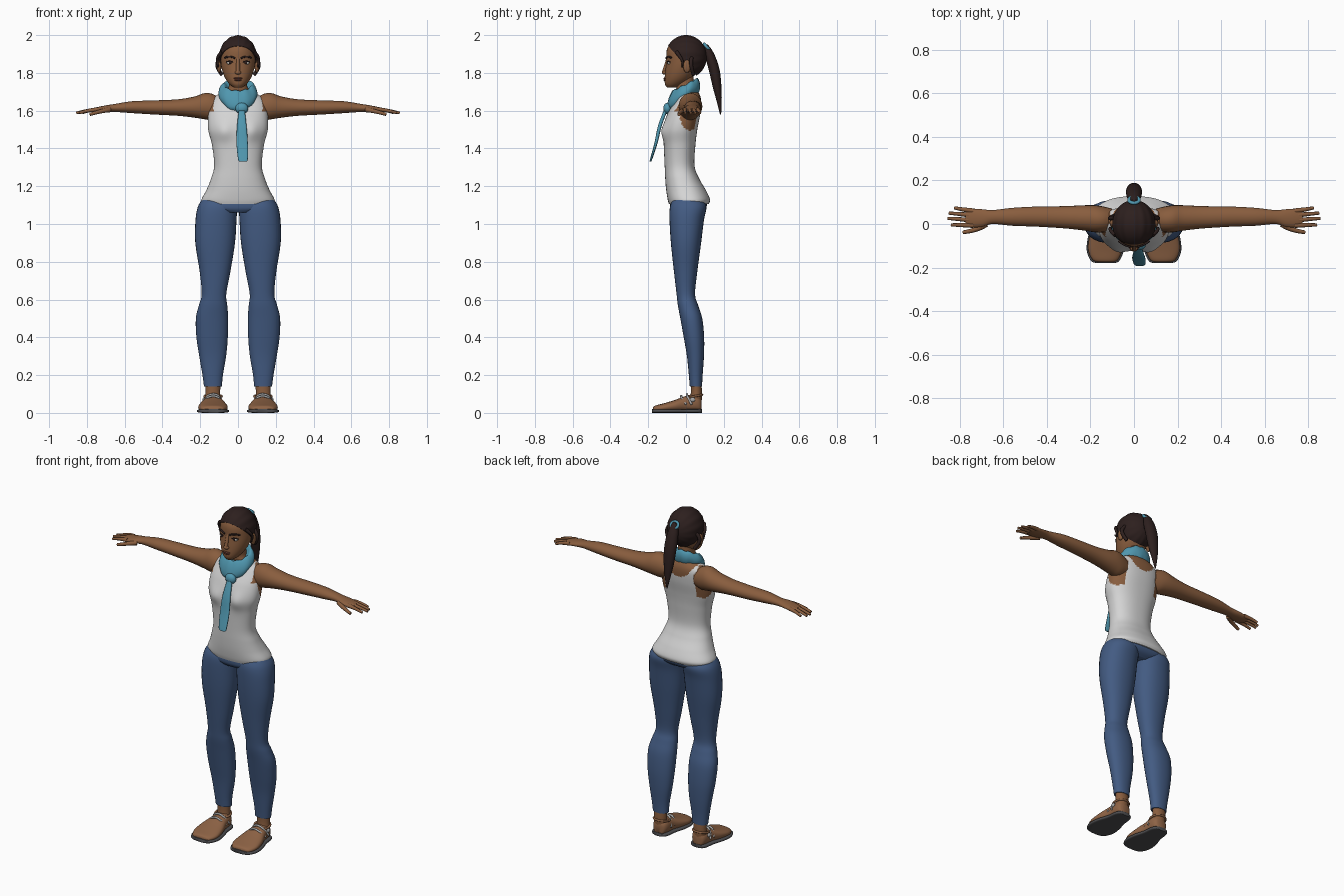
import bpy, bmesh, math
from mathutils import Vector

cube = bpy.data.objects.get("Cube")
if cube:
    bpy.data.objects.remove(cube)


def material(name, r, g, b):
    m = bpy.data.materials.new(name)
    m.use_nodes = True
    m.diffuse_color = (r, g, b, 1)
    bsdf = m.node_tree.nodes["Principled BSDF"]
    bsdf.inputs["Base Color"].default_value = (r, g, b, 1)
    bsdf.inputs["Roughness"].default_value = 0.8
    return m


skin = material("brown skin", .25, .11, .048)
leather = material("tan leather", .27, .125, .06)
hair = material("dark brown hair", .026, .014, .013)
cotton = material("white cotton", .66, .66, .66)
denim = material("blue denim", .056, .105, .225)
teal = material("teal cloth", .08, .31, .43)
rubber = material("grey rubber", .075, .075, .08)
eye_white = material("eye white", .7, .68, .62)
lip = material("brown red lips", .15, .05, .035)
metal = material("buckle grey", .4, .4, .4)


def finish(name, bm, mats, mirror=False, rule=None):
    """Turn a bmesh into a smooth object, optionally mirrored and painted by a rule."""
    bmesh.ops.recalc_face_normals(bm, faces=bm.faces)
    if rule:
        for f in bm.faces:
            f.material_index = rule(f.calc_center_median())
    mesh = bpy.data.meshes.new(name)
    bm.to_mesh(mesh)
    bm.free()
    for m in mats:
        mesh.materials.append(m)
    obj = bpy.data.objects.new(name, mesh)
    bpy.context.collection.objects.link(obj)
    bpy.ops.object.select_all(action='DESELECT')
    obj.select_set(True)
    bpy.context.view_layer.objects.active = obj
    bpy.ops.object.shade_smooth_by_angle(angle=math.radians(50))
    if mirror:
        obj.modifiers.new("Mirror", 'MIRROR').use_mirror_merge = False
    return obj


def spline(rows, steps):
    """Catmull-Rom interpolation through the section rows."""
    rows = [Vector(r) for r in rows]
    pts = [rows[0]] + rows + [rows[-1]]
    for i in range(1, len(pts) - 2):
        a, b, c, d = pts[i - 1:i + 3]
        for k in range(steps):
            t = k / steps
            yield (2*b + (c - a)*t + (2*a - 5*b + 4*c - d)*t**2 + (3*b - a - 3*c + d)*t**3) / 2
    yield rows[-1]


def loft(name, axis, rows, mats, mirror=False, sides=24, steps=5, p=2, warp=None, rule=None):
    """Skin oval sections; each row is (position, low and high of one side, of the other)."""
    bm = bmesh.new()
    rings = []
    for t, a0, a1, b0, b1 in spline(rows, steps):
        ring = []
        for i in range(sides):
            u = math.tau * i / sides
            c, s = (math.copysign(abs(v) ** (2 / p), v) for v in (math.cos(u), math.sin(u)))
            a = (a0 + a1 + (a1 - a0) * c) / 2
            b = (b0 + b1 + (b1 - b0) * s) / 2
            co = Vector({'X': (t, a, b), 'Y': (a, t, b), 'Z': (a, b, t)}[axis])
            ring.append(bm.verts.new(warp(co) if warp else co))
        rings.append(ring)
    for lo, hi in zip(rings, rings[1:]):
        for i in range(sides):
            j = (i + 1) % sides
            bm.faces.new((lo[i], lo[j], hi[j], hi[i]))
    bm.faces.new(rings[0])
    bm.faces.new(rings[-1])
    return finish(name, bm, mats, mirror, rule)


def ball(name, center, radii, mat, mirror=False):
    bm = bmesh.new()
    bmesh.ops.create_uvsphere(bm, u_segments=20, v_segments=12, radius=1)
    for v in bm.verts:
        v.co = Vector(c + r * q for c, r, q in zip(center, radii, v.co))
    return finish(name, bm, [mat], mirror)


def tube(name, points, radius, mat, mirror=False, taper=1, cyclic=False):
    curve = bpy.data.curves.new(name, 'CURVE')
    curve.dimensions = '3D'
    curve.bevel_depth = radius
    curve.bevel_resolution = 3
    curve.use_fill_caps = True
    s = curve.splines.new('NURBS')
    s.points.add(len(points) - 1)
    for i, (q, co) in enumerate(zip(s.points, points)):
        q.co = (*co, 1)
        q.radius = 1 + (taper - 1) * i / (len(points) - 1)
    s.order_u = 3
    s.use_endpoint_u = not cyclic
    s.use_cyclic_u = cyclic
    curve.materials.append(mat)
    obj = bpy.data.objects.new(name, curve)
    bpy.context.collection.objects.link(obj)
    if mirror:
        obj.modifiers.new("Mirror", 'MIRROR')
    return obj


def oval(center, rx, ry, tilt=0):
    """Points round a tilted oval, for cyclic tubes."""
    for i in range(12):
        u = math.tau * i / 12
        yield center + Vector((rx * math.cos(u), ry * math.sin(u), tilt * math.sin(u)))


def both(rows):
    """Sections centred on x = 0: (z, half width, front, back)."""
    return [(z, -w, w, f, b) for z, w, f, b in rows]


# Torso with tank top: armholes and a scooped neckline stay skin
def tank_top(c):
    x = abs(c.x)
    armhole = x > .1 and ((c.y - .02) / .055) ** 2 + ((c.z - 1.59) / .095) ** 2 < 1
    neckline = c.z > 1.61 + (x / .1) ** 2 * .08
    return int(not (armhole or neckline or (x > .13 and c.z > 1.6)))


def bust(co):
    if co.y < 0:
        co.y -= .014 * math.exp(-((abs(co.x) - .075) / .04) ** 2 - ((co.z - 1.49) / .05) ** 2)
    return co


loft("torso_and_top", 'Z', both([
    (1.105, .188, -.09, .12), (1.13, .193, -.097, .127), (1.18, .167, -.105, .105),
    (1.24, .143, -.11, .07), (1.31, .126, -.113, .045), (1.42, .138, -.118, .05),
    (1.5, .158, -.122, .06), (1.58, .158, -.1, .075), (1.65, .145, -.06, .08),
    (1.69, .1, -.045, .07), (1.72, .052, -.05, .045), (1.79, .045, -.05, .04)]),
    [skin, cotton], sides=96, steps=9, p=2.3, warp=bust, rule=tank_top)

# Trousers
loft("trouser_hips", 'Z', both([
    (1.06, .1, -.07, .07), (1.08, .195, -.083, .1), (1.11, .2, -.085, .112), (1.15, .17, -.08, .09)]),
    [denim], p=2.4, sides=40)
loft("trouser_legs", 'Z', [
    (.14, .085, .18, .02, .085), (.2, .08, .188, .015, .088), (.3, .063, .205, .005, .095),
    (.4, .054, .22, -.012, .096), (.5, .052, .223, -.03, .086), (.57, .057, .207, -.043, .064),
    (.63, .062, .192, -.05, .048), (.75, .04, .203, -.064, .06), (.9, .016, .226, -.08, .08),
    (1.02, .008, .225, -.087, .095), (1.09, .005, .213, -.085, .108), (1.13, .01, .19, -.07, .09)],
    [denim], mirror=True, sides=32, p=2.2)

# Feet: ankle, shoe, sole, straps
loft("ankles", 'Z', [(.03, .09, .175, .01, .08), (.1, .095, .172, .025, .085), (.17, .09, .175, .025, .08)],
     [skin], mirror=True)
shoe = [(-.175, .1, .16, .008, .028), (-.165, .075, .19, .005, .038), (-.12, .055, .21, .005, .05),
        (-.06, .06, .205, .005, .068), (0, .077, .185, .005, .09), (.05, .083, .178, .005, .1),
        (.075, .095, .167, .005, .085), (.083, .115, .148, .008, .07)]
loft("shoes", 'Y', shoe, [leather], mirror=True, p=2.4)
loft("soles", 'Y', [(y * 1.03, a - .007, b + .007, 0, .02) for y, a, b, lo, hi in shoe],
     [rubber], mirror=True, p=4)
tube("shoe_rims", list(oval(Vector((.132, .045, .088)), .047, .042, .008)), .006, leather, True, cyclic=True)
for y, z in ((.005, .088), (-.025, .078)):
    tube("shoe_strap", [(.08, y + .025, .045), (.095, y, z), (.13, y, z + .015), (.17, y, z), (.186, y + .025, .045)],
         .006, metal, True)
ball("shoe_buckles", (.18, .035, .07), (.008, .014, .012), metal, True)

# Arms and hands
loft("arms", 'X', [
    (.1, -.03, .07, 1.56, 1.67), (.14, -.038, .08, 1.55, 1.69), (.18, -.038, .086, 1.555, 1.692),
    (.23, -.03, .086, 1.563, 1.675), (.32, -.02, .082, 1.573, 1.66), (.45, -.012, .08, 1.58, 1.654),
    (.56, -.008, .074, 1.587, 1.65), (.65, 0, .064, 1.593, 1.636), (.7, -.014, .068, 1.592, 1.628),
    (.75, -.014, .07, 1.59, 1.618), (.775, 0, .06, 1.592, 1.612)], [skin], mirror=True)
for finger, start, end, tip in (("index", -.006, -.004, .84), ("middle", .017, .026, .856),
                                ("ring", .04, .05, .85), ("little", .06, .074, .825)):
    tube(finger + "_fingers", [(.74, start, 1.606), (.79, (start + end) / 2, 1.604), (tip, end, 1.588)],
         .012, skin, True, .6)
tube("thumbs", [(.68, .0, 1.605), (.72, -.03, 1.6), (.785, -.038, 1.58)], .014, skin, True, .6)

# Head and face
loft("head", 'Z', both([
    (1.722, .022, -.1, -.05), (1.74, .045, -.111, -.01), (1.77, .067, -.113, .03),
    (1.81, .083, -.11, .06), (1.86, .092, -.104, .08), (1.92, .09, -.102, .09),
    (1.96, .07, -.08, .075), (1.985, .03, -.04, .04)]), [skin], sides=32)
tube("nose_bridge", [(0, -.095, 1.875), (0, -.105, 1.84), (0, -.117, 1.805)], .01, skin)
ball("nose", (0, -.113, 1.802), (.017, .014, .011), skin)
ball("upper_lip", (0, -.11, 1.771), (.024, .009, .005), lip)
ball("lower_lip", (0, -.11, 1.763), (.02, .009, .006), lip)
ball("eyes", (.041, -.088, 1.853), (.019, .01, .009), eye_white, True)
ball("irises", (.041, -.095, 1.854), (.008, .005, .008), hair, True)
tube("upper_lids", [(.02, -.097, 1.853), (.04, -.1, 1.868), (.063, -.085, 1.857)], .003, hair, True)
tube("eyebrows", [(.016, -.105, 1.878), (.045, -.099, 1.892), (.07, -.078, 1.88)], .005, hair, True)
ball("ears", (.1, .005, 1.835), (.012, .02, .034), skin, True)

# Hair cap with combed ridges, trimmed along a sloping hairline
bm = bmesh.new()
bmesh.ops.create_uvsphere(bm, u_segments=96, v_segments=48, radius=1)
for v in bm.verts:
    ridge = 1 - .012 * (1 - math.cos(14 * math.atan2(v.co.x, v.co.z))) * (1 - v.co.y ** 2)
    v.co = Vector((.101 * v.co.x * ridge, .11 * v.co.y * ridge, 1.885 + .115 * v.co.z * ridge))
bmesh.ops.bisect_plane(bm, geom=bm.verts[:] + bm.edges[:] + bm.faces[:], plane_co=(0, 0, 1.843),
                       plane_no=(0, 1.05, 1), clear_inner=True)
bmesh.ops.holes_fill(bm, edges=[e for e in bm.edges if e.is_boundary])
finish("hair_cap", bm, [hair])
tube("temple_locks", [(.085, -.05, 1.91), (.106, -.035, 1.89), (.112, -.015, 1.86), (.104, -.02, 1.83)],
     .011, hair, True, .4)
tube("ear_locks", [(.09, .03, 1.88), (.112, .025, 1.86), (.108, .03, 1.82), (.085, .04, 1.79)], .01, hair, True)
loft("ponytail", 'Z', [
    (1.58, -.003, .003, .18, .186), (1.64, -.016, .016, .165, .189), (1.72, -.03, .03, .143, .188),
    (1.81, -.037, .037, .122, .179), (1.88, -.034, .034, .103, .158), (1.925, -.024, .024, .095, .135),
    (1.95, -.012, .012, .09, .115)], [hair])
tube("hair_tie", list(oval(Vector((0, .11, 1.937)), .024, .014, -.016)), .008, teal, cyclic=True)


# Scarf: sloping collar, knot and hanging tail
def slope(co):
    co.z += .5 * co.y + .007 * math.sin(9 * math.atan2(co.y, co.x) / 2) ** 2
    return co


loft("scarf_collar", 'Z', both([
    (1.635, .06, -.09, .045), (1.66, .09, -.1, .068), (1.69, .103, -.097, .075),
    (1.72, .095, -.085, .07), (1.737, .075, -.068, .058), (1.715, .055, -.05, .045)]),
    [teal], sides=40, warp=slope)
ball("scarf_knot", (.02, -.098, 1.612), (.034, .022, .03), teal)
loft("scarf_tail", 'Z', [
    (1.33, .01, .045, -.193, -.185), (1.345, 0, .052, -.19, -.178), (1.43, -.008, .052, -.167, -.15),
    (1.52, -.005, .045, -.148, -.128), (1.61, .005, .035, -.115, -.095)], [teal], p=3)
